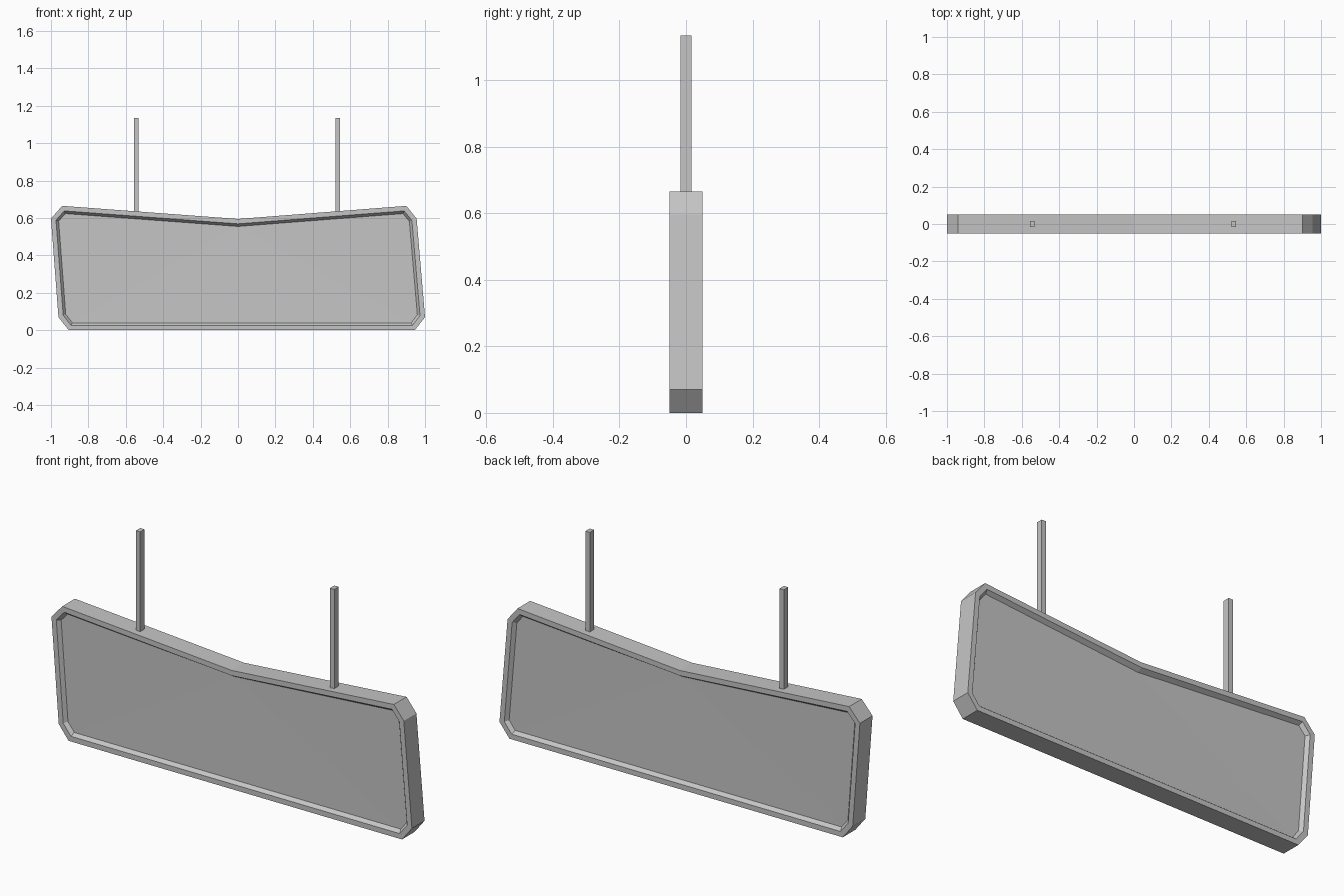
import bpy
import bmesh
from mathutils import Vector

cube = bpy.data.objects.get("Cube")
if cube:
    bpy.data.objects.remove(cube, do_unlink=True)

grey = bpy.data.materials.new("light_grey")
grey.use_nodes = True
GREY = (0.56, 0.56, 0.56, 1)
grey.diffuse_color = GREY
grey.node_tree.nodes["Principled BSDF"].inputs["Base Color"].default_value = GREY


def add_object(name, bm):
    bmesh.ops.recalc_face_normals(bm, faces=bm.faces[:])
    mesh = bpy.data.meshes.new(name)
    bm.to_mesh(mesh)
    bm.free()
    mesh.materials.append(grey)
    obj = bpy.data.objects.new(name, mesh)
    bpy.context.collection.objects.link(obj)
    return obj


# Sign board: leaning outline with clipped corners and a dipped top edge
HALF = 0.05
outline = [(-0.905, 0), (0.945, 0), (1, 0.07), (0.955, 0.597), (0.9, 0.665),
           (0, 0.595), (-0.94, 0.665), (-1, 0.597), (-0.96, 0.07)]
bm = bmesh.new()
front = bm.faces.new([bm.verts.new((x, -HALF, z)) for x, z in outline])
extruded = bmesh.ops.extrude_face_region(bm, geom=[front], use_keep_orig=True)
bmesh.ops.translate(bm, vec=(0, 2 * HALF, 0),
                    verts=[g for g in extruded["geom"] if isinstance(g, bmesh.types.BMVert)])
bmesh.ops.recalc_face_normals(bm, faces=bm.faces[:])

# Raised rim, sloped step and recessed panel on both sides
panels = [f for f in bm.faces if len(f.verts) == len(outline)]
for panel in panels:
    side = 1 if panel.calc_center_median().y > 0 else -1
    bmesh.ops.inset_region(bm, faces=[panel], thickness=0.026, use_even_offset=True)
    bmesh.ops.inset_region(bm, faces=[panel], thickness=0.014, use_even_offset=True)
    for v in panel.verts:
        v.co.y = side * (HALF - 0.018)
    # Shallow fold running from the dip to the lower corners
    apex = min((v for v in panel.verts if v.co.z > 0.3), key=lambda v: abs(v.co.x))
    lower = sorted(panel.verts, key=lambda v: v.co.z)[:2]
    apex.co.y -= side * 0.006
    for corner in lower:
        face = next(f for f in apex.link_faces if corner in f.verts[:])
        bmesh.utils.face_split(face, apex, corner)
add_object("sign_board", bm)

# Hanging rods
for name, x in (("right_hanging_rod", -0.543), ("left_hanging_rod", 0.534)):
    bm = bmesh.new()
    bmesh.ops.create_cube(bm, size=1)
    bmesh.ops.scale(bm, vec=(0.024, 0.034, 0.525), verts=bm.verts[:])
    bmesh.ops.translate(bm, vec=Vector((x, 0, 0.8725)), verts=bm.verts[:])
    add_object(name, bm)
